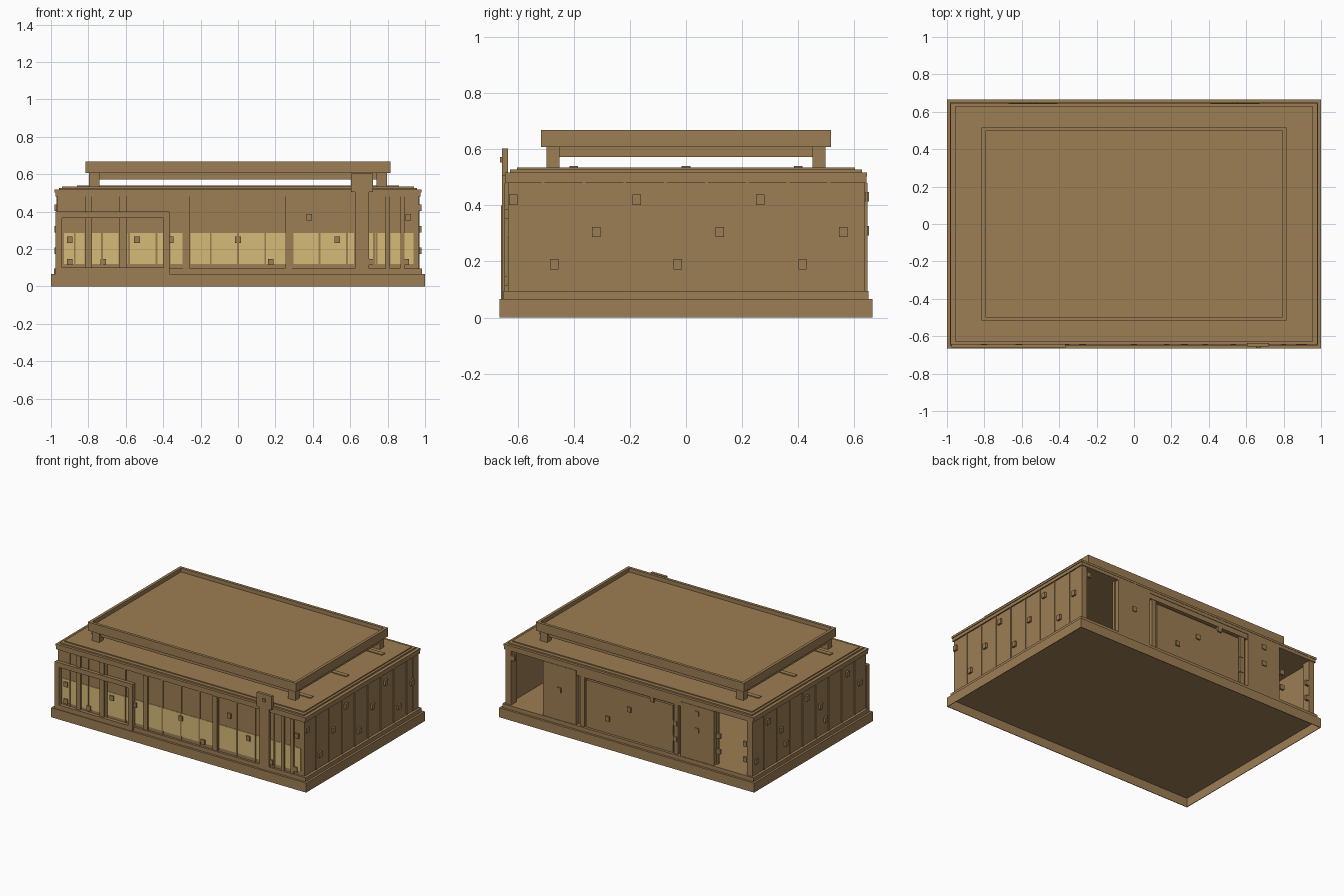
import bpy, bmesh
from mathutils import Matrix, Vector

cube = bpy.data.objects.get("Cube")
if cube:
    bpy.data.objects.remove(cube, do_unlink=True)


def material(name, rgb):
    m = bpy.data.materials.new(name)
    m.use_nodes = True
    m.diffuse_color = (*rgb, 1)
    m.node_tree.nodes["Principled BSDF"].inputs["Base Color"].default_value = (*rgb, 1)
    return m


BROWN = material("brown", (0.335, 0.207, 0.088))
YELLOW = material("pale_yellow", (0.67, 0.5, 0.19))


def boxes(name, spans, mat=BROWN):
    """One object from boxes given as ((x0, x1), (y0, y1), (z0, z1))."""
    bm = bmesh.new()
    for span in spans:
        mid = Vector([(a + b) / 2 for a, b in span])
        size = [abs(b - a) for a, b in span]
        bmesh.ops.create_cube(bm, size=1, matrix=Matrix.Translation(mid) @ Matrix.Diagonal((*size, 1)))
    mesh = bpy.data.meshes.new(name)
    bm.to_mesh(mesh)
    bm.free()
    mesh.materials.append(mat)
    ob = bpy.data.objects.new(name, mesh)
    bpy.context.collection.objects.link(ob)
    return ob


def slab(name, x, y, z0, z1):
    return boxes(name, [((-x, x), (-y, y), (z0, z1))])


def ring(x, y, w, z):
    """Four bars around a rectangle lying flat."""
    return [((-x, x), (s * (y - w), s * y), z) for s in (-1, 1)] + \
           [((s * (x - w), s * x), (w - y, y - w), z) for s in (-1, 1)]


def frame(x0, x1, z0, z1, w, y):
    """Four bars around an upright rectangle."""
    return [((x0, x0 + w), y, (z0, z1)), ((x1 - w, x1), y, (z0, z1)),
            ((x0 + w, x1 - w), y, (z0, z0 + w)), ((x0 + w, x1 - w), y, (z1 - w, z1))]


LOW, HIGH = 0.095, 0.48
WALL = (LOW, HIGH)
PITCH, BATTEN = 0.1455, 0.005

# hollow base skirt with the floor resting on top of it
boxes("plinth_skirt", ring(1.0, 0.665, 0.004, (0, 0.065)))
slab("plinth_top", 1.0, 0.665, 0.063, 0.067)
slab("floor_step", 0.985, 0.65, 0.067, LOW)

# stepped roof
slab("roof_beam", 0.975, 0.643, HIGH, 0.502)
slab("roof_eave", 0.98, 0.645, 0.502, 0.517)
slab("roof_step", 0.957, 0.627, 0.517, 0.527)
slab("roof_top", 0.94, 0.602, 0.527, 0.534)
boxes("roof_strips", [((-0.86, 0.86), (y - 0.016, y + 0.016), (0.53, 0.54)) for y in (-0.4, 0, 0.4)])

# thin side walls with vertical battens
boxes("side_walls", [((s * 0.95, s * 0.966), (-0.633, 0.624), WALL) for s in (-1, 1)])
boxes("side_battens", [((s * 0.96, s * 0.971), ((i - 0.5) * PITCH - BATTEN, (i - 0.5) * PITCH + BATTEN), WALL)
                       for s in (-1, 1) for i in range(-3, 5)])

# front wall with vertical battens
boxes("front_wall", [((-0.966, 0.966), (-0.635, -0.62), WALL)])
boxes("front_battens", [((i * PITCH - BATTEN, i * PITCH + BATTEN), (-0.641, -0.63), WALL)
                        for i in range(-6, 7)])

# lit window panes and the mullions between them
panes = [(-0.93, -0.82), (-0.78, -0.64), (-0.59, -0.4), (-0.36, -0.295), (-0.255, 0.25),
         (0.29, 0.62), (0.7, 0.735), (0.745, 0.785), (0.815, 0.865), (0.89, 0.937)]
boxes("window_panes", [(p, (-0.638, -0.632), (0.12, 0.285)) for p in panes], YELLOW)
boxes("front_mullions", [((x - 0.018, x + 0.018), (-0.646, -0.63), WALL)
                         for x in (-0.8, -0.615, -0.275, 0.27)])
boxes("front_corner_bars", [((x - 0.012, x + 0.012), (-0.646, -0.63), WALL) for x in (0.8, 0.877)])

# raised frame around the left part of the front
boxes("window_frame", frame(-0.975, -0.365, 0.066, 0.4, 0.034, (-0.66, -0.63)))

# front post with cap plate and knob
boxes("front_post", [((0.625, 0.7), (-0.655, -0.63), (0.066, 0.51)),
                     ((0.605, 0.722), (-0.655, -0.635), (0.505, 0.603)),
                     ((0.652, 0.675), (-0.663, -0.653), (0.552, 0.573))])

# back wall, open near both corners
back = [((-0.68, 0.68), (0.595, 0.615), WALL)]
panels = []
for s in (-1, 1):
    back.append(((s * 0.925, s * 0.968), (0.575, 0.637), WALL))
    panels.append(((s * 0.41, s * 0.67), (0.61, 0.646), WALL))
    panels.append(((s * 0.35, s * 0.385), (0.61, 0.637), WALL))
boxes("back_wall", back)
boxes("back_panels", panels)
boxes("back_door", [((-0.34, 0.34), (0.61, 0.632), (LOW, 0.43))])
boxes("back_lintel", [((-0.41, 0.41), (0.61, 0.64), (0.445, HIGH))])


# small square fixing plates on every wall
def plates_y(name, points, y):
    boxes(name, [((x - 0.015, x + 0.015), y, (z - 0.017, z + 0.017)) for x, z in points])


def plates_x(name, points, x):
    boxes(name, [(x, (y - 0.015, y + 0.015), (z - 0.018, z + 0.018)) for y, z in points])


plates_y("front_plates", [(-0.9, 0.13), (-0.9, 0.25), (-0.72, 0.13), (-0.54, 0.25), (-0.36, 0.25),
                          (0, 0.25), (0.175, 0.13), (0.38, 0.37), (0.53, 0.25), (0.71, 0.13),
                          (0.9, 0.13), (0.91, 0.37)], (-0.647, -0.63))
rows = (0.2, 0.31, 0.43)
plates_y("back_door_plates", [(0.17, rows[0]), (0, rows[1]), (-0.18, rows[2]),
                              (-0.36, rows[0]), (-0.36, rows[1])], (0.62, 0.641))
plates_y("back_panel_plates", [(0.54, rows[1]), (-0.54, rows[1]), (-0.54, rows[2])], (0.635, 0.653))
plates_y("back_corner_plates", [(-0.7, rows[0]), (-0.7, rows[1]), (-0.91, rows[0]), (-0.91, rows[1]),
                                (0.91, rows[2])], (0.625, 0.641))
side_rows = {0.42: (-0.615, -0.175, 0.265), 0.305: (-0.32, 0.12, 0.56), 0.19: (-0.47, -0.03, 0.415)}
plates_x("right_plates", [(y, z) for z, ys in side_rows.items() for y in ys], (0.96, 0.98))
left_rows = {0.42: (0.47, 0.03, -0.42), 0.305: (0.32, -0.12, -0.56), 0.19: (0.6, 0.265, -0.175)}
plates_x("left_plates", [(y, z) for z, ys in left_rows.items() for y in ys], (-0.98, -0.96))

# raised tray on the roof: legs, under frame, floor and rim
boxes("tray_legs", [((sx * 0.74, sx * 0.797), (sy * 0.45, sy * 0.497), (0.53, 0.61))
                    for sx in (-1, 1) for sy in (-1, 1)])
boxes("tray_beams", ring(0.785, 0.485, 0.03, (0.572, 0.61)))
slab("tray_floor", 0.8, 0.5, 0.608, 0.64)
boxes("tray_rim", ring(0.815, 0.517, 0.02, (0.607, 0.668)))
